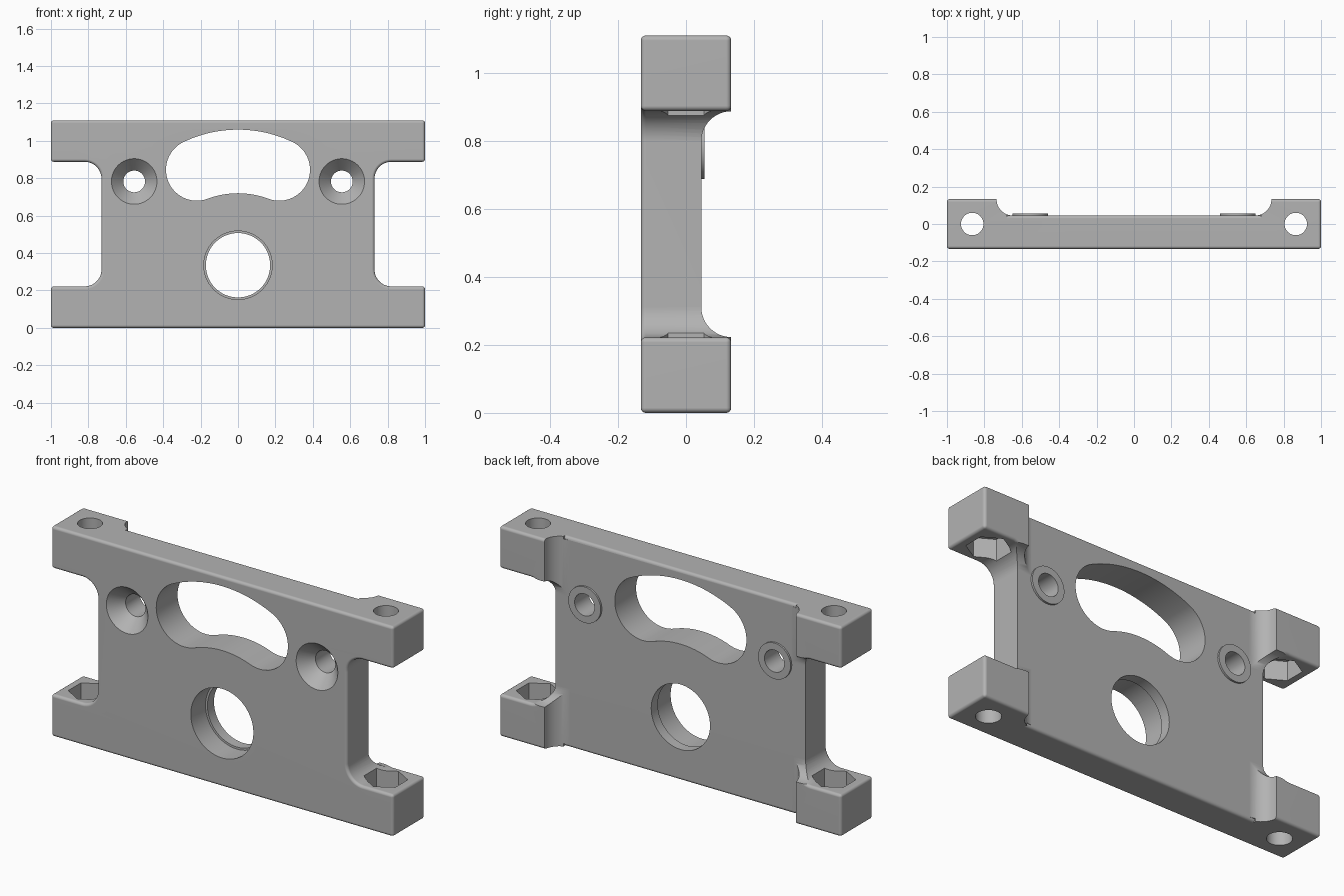
import bpy, bmesh
from math import radians, cos, sin, atan2, pi

cube = bpy.data.objects.get("Cube")
if cube:
    bpy.data.objects.remove(cube, do_unlink=True)

H, D, BACK = 1.11, 0.133, 0.045      # height, half depth, back of the thin plate
MID = H / 2
ROUND = 0.015                        # small edge rounding

grey = bpy.data.materials.new("plain grey")
grey.use_nodes = True
grey.diffuse_color = (0.45, 0.45, 0.45, 1)
grey.node_tree.nodes["Principled BSDF"].inputs["Base Color"].default_value = (0.45, 0.45, 0.45, 1)


def arc(cx, cy, r, a0, a1, n=12):
    angles = [radians(a0 + (a1 - a0) * i / n) for i in range(n + 1)]
    return [(cx + r * cos(a), cy + r * sin(a)) for a in angles]


def circle(cx, cy, r, n=64):
    return arc(cx, cy, r, 0, 360, n)[:-1]


def prism(name, outline, axis, lo, hi, end=None):
    """Closed solid from an outline swept along an axis, optionally to a second outline."""
    place = {"x": lambda u, v, t: (t, u, v),
             "y": lambda u, v, t: (u, t, v),
             "z": lambda u, v, t: (u, v, t)}[axis]
    bm = bmesh.new()
    a = [bm.verts.new(place(u, v, lo)) for u, v in outline]
    b = [bm.verts.new(place(u, v, hi)) for u, v in (end or outline)]
    bm.faces.new(a)
    bm.faces.new(b[::-1])
    for i in range(len(a)):
        j = (i + 1) % len(a)
        bm.faces.new((a[j], a[i], b[i], b[j]))
    bmesh.ops.recalc_face_normals(bm, faces=bm.faces)
    mesh = bpy.data.meshes.new(name)
    bm.to_mesh(mesh)
    bm.free()
    obj = bpy.data.objects.new(name, mesh)
    bpy.context.collection.objects.link(obj)
    return obj


def apply(obj, mod):
    bpy.context.view_layer.objects.active = obj
    bpy.ops.object.modifier_apply(modifier=mod.name)


def combine(obj, tool, operation="DIFFERENCE"):
    mod = obj.modifiers.new("combine", "BOOLEAN")
    mod.operation, mod.solver, mod.object = operation, "EXACT", tool
    apply(obj, mod)
    bpy.data.objects.remove(tool, do_unlink=True)


# H-shaped body with filleted inner corners and rounded edges
WAIST, ARM, R = 0.73, 0.222, 0.09
quarter = [(1, 0), (1, ARM)] + arc(WAIST + R, ARM + R, R, 270, 180)
right = quarter + [(x, H - z) for x, z in reversed(quarter)]
outline = right + [(-x, z) for x, z in reversed(right)]
body = prism("bracket_body", outline, "y", -D, D)
body.data.materials.append(grey)
bevel = body.modifiers.new("rounding", "BEVEL")
bevel.width, bevel.segments = ROUND, 4
bevel.limit_method, bevel.angle_limit = "ANGLE", radians(40)
apply(body, bevel)


# Back recess with concave fillets, leaving four thick corner pads
def recess(centre, half):
    r = D - BACK
    left = [(centre - half, D + 0.1)] + arc(centre - half + r, D, r, 180, 270)
    return left + [(2 * centre - u, y) for u, y in reversed(left)]


combine(body, prism("recess_cutter", recess(0, 0.735), "z", -0.1, H + 0.1))
side = [(y, z) for z, y in recess(MID, MID - ARM - 0.001)]
combine(body, prism("recess_cutter", side, "x", -1.1, 1.1))

# Rounded back edges of the plate
corner = arc(BACK - ROUND, H - ROUND, ROUND, 0, 90, 4)
corner += [(BACK - ROUND, H + 0.02), (BACK + 0.02, H + 0.02), (BACK + 0.02, H - ROUND)]
for strip in (corner, [(y, H - z) for y, z in corner]):
    combine(body, prism("edge_cutter", strip, "x", -0.68, 0.68))

# Bean-shaped window: end circles joined by tangent arcs
ex, ez, er = 0.22, 0.845, 0.165
top_r, low_r = 0.674, 0.46
top_z, low_z = 1.06 - top_r, 0.72 - low_r
t = atan2(ez - top_z, ex) * 180 / pi
b = atan2(ez - low_z, ex) * 180 / pi
bean = arc(0, top_z, top_r, t, 180 - t, 24)
bean += arc(-ex, ez, er, 180 - t, 360 - b, 32)[1:]
bean += arc(0, low_z, low_r, 180 - b, b, 16)[1:]
bean += arc(ex, ez, er, b - 180, t, 32)[1:-1]
combine(body, prism("window_cutter", bean, "y", -0.3, 0.3))

# Central stepped bore
combine(body, prism("bore_cutter", circle(0, 0.335, 0.172), "y", -0.3, 0.3))
combine(body, prism("counterbore_cutter", circle(0, 0.335, 0.183), "y", -0.3, -0.01))

for s in (-1, 1):
    # Countersunk screw hole with a raised ring behind
    x, z = s * 0.555, 0.783
    combine(body, prism("boss_ring", circle(x, z, 0.095), "y", 0.02, BACK + 0.01), "UNION")
    combine(body, prism("screw_cutter", circle(x, z, 0.058), "y", -0.3, 0.3))
    combine(body, prism("countersink_cutter", circle(x, z, 0.14), "y", -D - 0.02, -D + 0.07,
                        circle(x, z, 0.058)))
    # Vertical bolt holes with hexagonal nut pockets on the inner arm faces
    x = s * 0.865
    combine(body, prism("bolt_cutter", circle(x, 0, 0.06, 48), "z", -0.1, H + 0.1))
    hexagon = arc(x, 0, 0.105, 90, 390, 5)
    combine(body, prism("nut_cutter", hexagon, "z", ARM - 0.1, H - ARM + 0.1))

# Smooth shading with crisp edges
bpy.ops.object.select_all(action="DESELECT")
body.select_set(True)
bpy.context.view_layer.objects.active = body
bpy.ops.object.shade_smooth_by_angle(angle=radians(30))
normals = body.modifiers.new("even_normals", "WEIGHTED_NORMAL")
normals.keep_sharp = True
